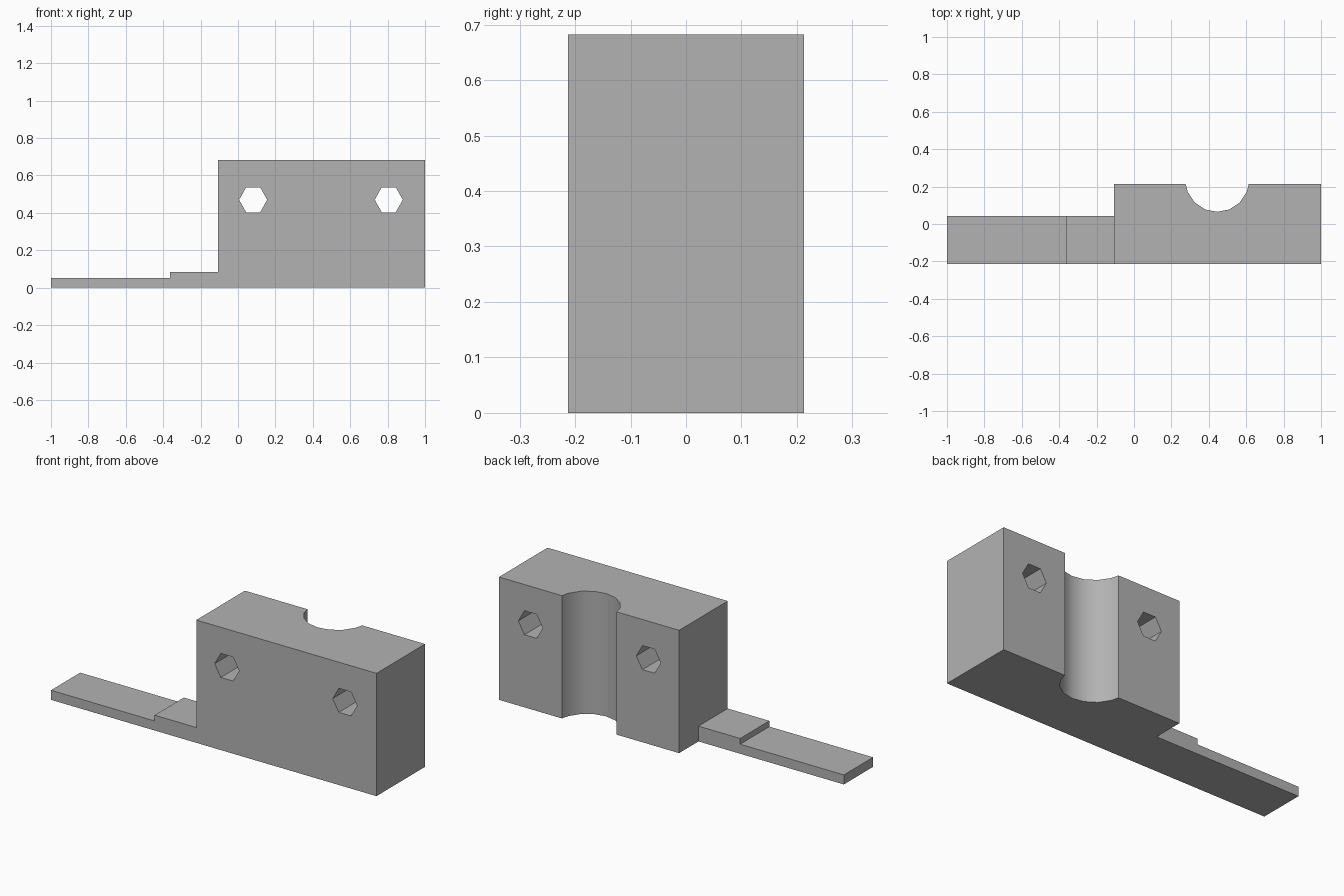
import bpy
import bmesh
import math
from mathutils import Vector

cube = bpy.data.objects.get("Cube")
if cube:
    bpy.data.objects.remove(cube, do_unlink=True)

grey = bpy.data.materials.new("plain grey")
grey.use_nodes = True
colour = (0.45, 0.45, 0.45, 1)
grey.diffuse_color = colour
grey.node_tree.nodes["Principled BSDF"].inputs["Base Color"].default_value = colour


def extrude(name, outline, depth):
    """Make a solid by sweeping a closed outline along the vector depth."""
    bm = bmesh.new()
    base = bm.faces.new([bm.verts.new(p) for p in outline])
    swept = bmesh.ops.extrude_face_region(bm, geom=[base], use_keep_orig=True)
    moved = [v for v in swept["geom"] if isinstance(v, bmesh.types.BMVert)]
    bmesh.ops.translate(bm, vec=Vector(depth), verts=moved)
    bmesh.ops.recalc_face_normals(bm, faces=bm.faces)
    mesh = bpy.data.meshes.new(name)
    bm.to_mesh(mesh)
    bm.free()
    mesh.materials.append(grey)
    obj = bpy.data.objects.new(name, mesh)
    bpy.context.collection.objects.link(obj)
    return obj


front, back, height = -0.213, 0.213, 0.682
left_end, block_start, right_end = -1, -0.107, 1

# Clamp block with a round groove down its back
groove_x, groove_y, radius, sides = 0.445, 0.235, 0.17, 16
half = math.sqrt(radius**2 - (groove_y - back)**2)
arc = [(groove_x + half, back)]
for i in range(1, sides // 2):
    a = -math.tau * i / sides
    arc.append((groove_x + radius * math.cos(a), groove_y + radius * math.sin(a)))
arc.append((groove_x - half, back))
plan = [(block_start, front), (right_end, front), (right_end, back), *arc, (block_start, back)]
block = extrude("clamp_block", [(x, y, 0) for x, y in plan], (0, 0, height))

# Hexagonal bolt holes through the block
for side, x in (("right", 0.081), ("left", 0.806)):
    hexagon = [(x + 0.075 * math.cos(math.tau * i / 6), -0.5,
                0.47 + 0.077 * math.sin(math.tau * i / 6)) for i in range(6)]
    cutter = extrude(side + "_hole_cutter", hexagon, (0, 1, 0))
    cutter.hide_render = True
    cutter.hide_set(True)
    cut = block.modifiers.new(side + " bolt hole", "BOOLEAN")
    cut.operation = "DIFFERENCE"
    cut.solver = "EXACT"
    cut.object = cutter

# Bake the holes, then soften only the groove
bpy.ops.object.select_all(action="DESELECT")
bpy.context.view_layer.objects.active = block
block.select_set(True)
for modifier in list(block.modifiers):
    bpy.ops.object.modifier_apply(modifier=modifier.name)
bpy.ops.object.shade_smooth_by_angle(angle=math.radians(30))

# Stepped tongue, flush with the front and the base
step = -0.363
profile = [(left_end, 0), (block_start, 0), (block_start, 0.085),
           (step, 0.085), (step, 0.053), (left_end, 0.053)]
extrude("stepped_tongue", [(x, front, z) for x, z in profile], (0, 0.256, 0))
